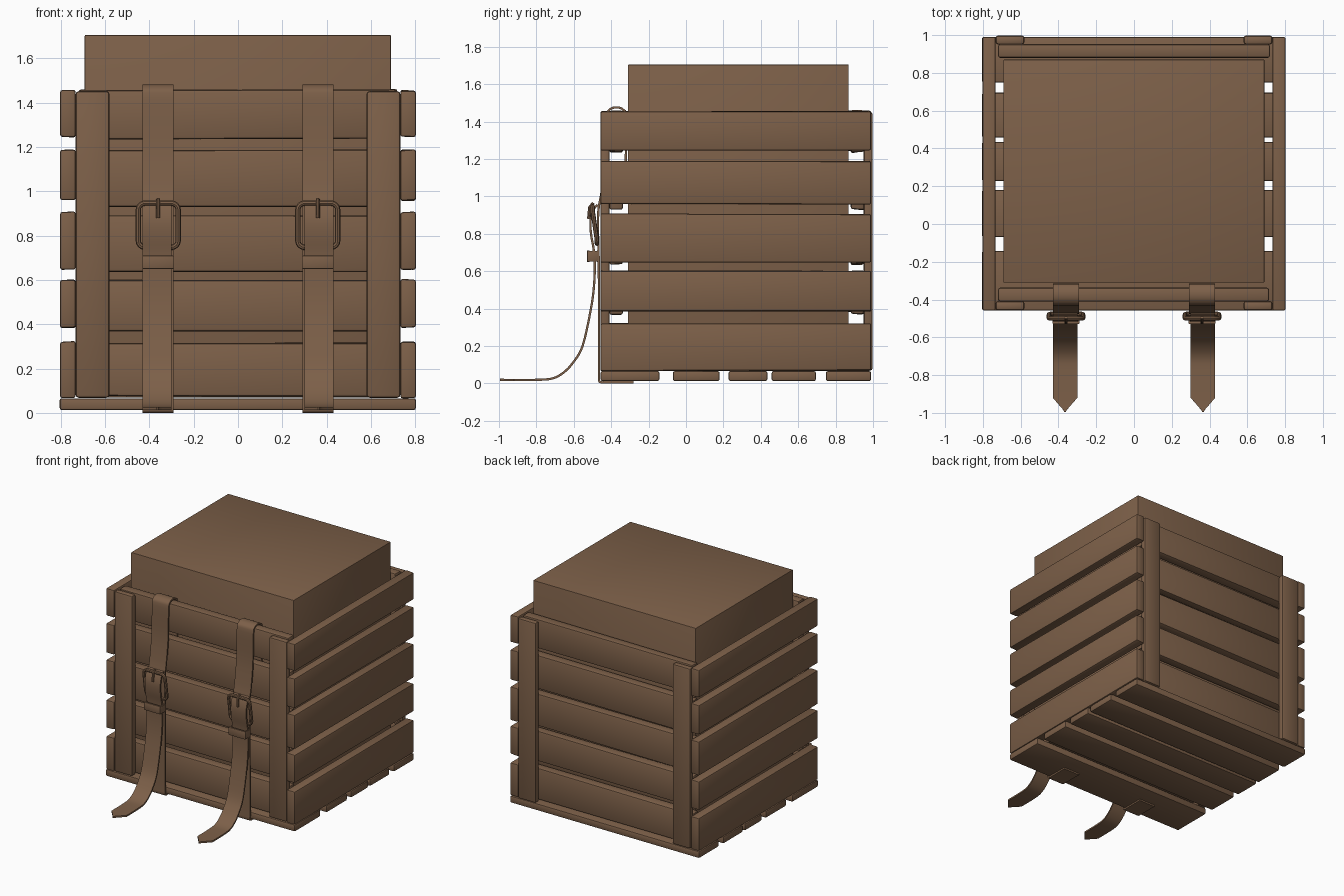
import bpy, bmesh, math, random
from mathutils import Vector

if "Cube" in bpy.data.objects:
    bpy.data.objects.remove(bpy.data.objects["Cube"])

random.seed(4)
brown = bpy.data.materials.new("warm brown")
brown.diffuse_color = (0.205, 0.117, 0.066, 1)
brown.use_nodes = True
brown.node_tree.nodes["Principled BSDF"].inputs["Base Color"].default_value = brown.diffuse_color


def finish(bm, name):
    bmesh.ops.recalc_face_normals(bm, faces=bm.faces)
    me = bpy.data.meshes.new(name)
    bm.to_mesh(me)
    bm.free()
    me.materials.append(brown)
    ob = bpy.data.objects.new(name, me)
    bpy.context.collection.objects.link(ob)
    bpy.ops.object.select_all(action='DESELECT')
    ob.select_set(True)
    bpy.context.view_layer.objects.active = ob
    bpy.ops.object.shade_smooth_by_angle(angle=math.radians(40))
    return ob


def box(name, x, y, z, bevel=0.008, wobble=0.0):
    """Bevelled board between the given (min, max) ranges."""
    bm = bmesh.new()
    bmesh.ops.create_cube(bm, size=1)
    for v in bm.verts:
        v.co = Vector([(r[0] + r[1]) / 2 + c * (r[1] - r[0]) for r, c in zip((x, y, z), v.co)])
        v.co.z += random.uniform(-wobble, wobble)
    if bevel:
        bmesh.ops.bevel(bm, geom=bm.edges[:], offset=bevel, segments=2, profile=0.5, affect='EDGES')
    return finish(bm, name)


def smooth_path(pts, n=4):
    """Catmull-Rom resampling of a path."""
    pts = [Vector(p) for p in pts]
    p = [pts[0]] + pts + [pts[-1]]
    out = []
    for i in range(1, len(p) - 2):
        a, b, c, d = p[i - 1:i + 3]
        for k in range(n):
            t = k / n
            out.append(0.5 * (2 * b + (c - a) * t + (2 * a - 5 * b + 4 * c - d) * t * t
                              + (3 * b - a - 3 * c + d) * t ** 3))
    return out + [pts[-1]]


def strap(name, cx, path, width, thick=0.012, tip=None):
    """Flat band following a (y, z) path; tapers to a point past y = tip."""
    pts = smooth_path(path)
    bm = bmesh.new()
    rings = []
    for i, p in enumerate(pts):
        t = (pts[min(i + 1, len(pts) - 1)] - pts[max(i - 1, 0)]).normalized()
        n = Vector((-t.y, t.x)) * thick / 2
        w = width / 2
        if tip is not None and p.x < tip:
            w *= max(0.06, 1 - (tip - p.x) / (tip - path[-1][0]))
        rings.append([bm.verts.new((cx + s * w, p.x + k * n.x, p.y + k * n.y))
                      for s, k in ((-1, -1), (1, -1), (1, 1), (-1, 1))])
    for a, b in zip(rings, rings[1:]):
        for j in range(4):
            bm.faces.new((a[j], a[(j + 1) % 4], b[(j + 1) % 4], b[j]))
    bm.faces.new(rings[0])
    bm.faces.new(rings[-1])
    return finish(bm, name)


def tube(name, pts, r, closed):
    """Round bar along 3D points."""
    cu = bpy.data.curves.new(name, 'CURVE')
    cu.dimensions = '3D'
    cu.bevel_depth, cu.bevel_resolution, cu.use_fill_caps = r, 2, True
    sp = cu.splines.new('POLY')
    sp.points.add(len(pts) - 1)
    for q, p in zip(sp.points, pts):
        q.co = (*p, 1)
    sp.use_cyclic_u = closed
    tmp = bpy.data.objects.new(name + "_path", cu)
    bpy.context.collection.objects.link(tmp)
    me = bpy.data.meshes.new_from_object(tmp.evaluated_get(bpy.context.evaluated_depsgraph_get()))
    bm = bmesh.new()
    bm.from_mesh(me)
    bpy.data.objects.remove(tmp)
    return finish(bm, name)


# solid block packed inside the crate
box("inner_block", (-0.692, 0.69), (-0.31, 0.87), (0.07, 1.705), 0.004)

# front and back slats
for i, z in enumerate([(0.075, 0.316), (0.367, 0.601), (0.637, 0.892), (0.93, 1.187), (1.236, 1.457)]):
    box(f"front_slat_{i}", (-0.72, 0.715), (-0.41, -0.337), z, 0.012, 0.003)
    box(f"back_slat_{i}", (-0.72, 0.72), (0.88, 0.952), z, 0.012, 0.006)

# side slats
for i, z in enumerate([(0.068, 0.322), (0.385, 0.602), (0.648, 0.907), (0.958, 1.187), (1.244, 1.456)]):
    for side, s in (("left", -1), ("right", 1)):
        box(f"{side}_slat_{i}", tuple(sorted((s * 0.733, s * 0.803))), (-0.458, 0.99), z, 0.01, 0.003)

# bottom slats
for i, y in enumerate([(-0.457, -0.142), (-0.07, 0.18), (0.228, 0.435), (0.458, 0.695), (0.748, 0.99)]):
    box(f"bottom_slat_{i}", (-0.805, 0.803), y, (0.013, 0.066), 0.01)

# corner posts
for side, s in (("left", -1), ("right", 1)):
    x = tuple(sorted((s * 0.58, s * 0.733)))
    box(f"front_{side}_post", x, (-0.458, -0.408), (0.068, 1.452), 0.014)
    box(f"back_{side}_post", x, (0.95, 0.998), (0.068, 1.452), 0.014)

# long strap: hooks over the front, runs down and tucks under the crate
long_path = [(-0.322, 1.15), (-0.322, 1.42), (-0.337, 1.464), (-0.372, 1.476), (-0.408, 1.464),
             (-0.424, 1.42), (-0.43, 1.2), (-0.452, 1.02), (-0.468, 0.93), (-0.47, 0.8), (-0.466, 0.6),
             (-0.465, 0.1), (-0.465, 0.02), (-0.455, 0.007), (-0.42, 0.006), (-0.28, 0.006)]
# hanging end: through the buckle, then curling onto the ground
hang_path = [(-0.472, 0.955), (-0.494, 0.93), (-0.51, 0.87), (-0.508, 0.8), (-0.494, 0.72), (-0.488, 0.64),
             (-0.492, 0.52), (-0.51, 0.39), (-0.553, 0.2), (-0.605, 0.11), (-0.655, 0.058),
             (-0.71, 0.028), (-0.78, 0.02), (-0.92, 0.018), (-0.995, 0.02)]

for side, s in (("left", -1), ("right", 1)):
    cx = s * 0.36
    strap(f"{side}_long_strap", cx, long_path, 0.14)
    strap(f"{side}_hanging_strap", cx + s * 0.005, hang_path, 0.13, tip=-0.92)
    # buckle frame with rounded corners
    frame = []
    for k, (sx, sz) in enumerate([(1, 1), (-1, 1), (-1, -1), (1, -1)]):
        for j in range(5):
            a = math.pi / 2 * (k + j / 4)
            x, z = sx * 0.06 + 0.03 * math.cos(a), sz * 0.07 + 0.03 * math.sin(a)
            frame.append((cx + x, -0.488 - 0.012 * math.sin(z * 15), 0.847 + z))
    tube(f"{side}_buckle_frame", frame, 0.012, True)
    # buckle prong
    tube(f"{side}_buckle_prong", [(cx, -0.495, 0.965), (cx, -0.515, 0.94), (cx, -0.52, 0.88)], 0.009, False)
    # strap keeper loop
    for face, y in (("front", (-0.53, -0.515)), ("back", (-0.478, -0.47))):
        box(f"{side}_keeper_{face}", (cx - 0.07, cx + 0.07), y, (0.65, 0.71), 0.003)
    for e in (-1, 1):
        box(f"{side}_keeper_end_{'a' if e < 0 else 'b'}",
            tuple(sorted((cx + e * 0.062, cx + e * 0.072))), (-0.528, -0.47), (0.652, 0.708), 0.002)
